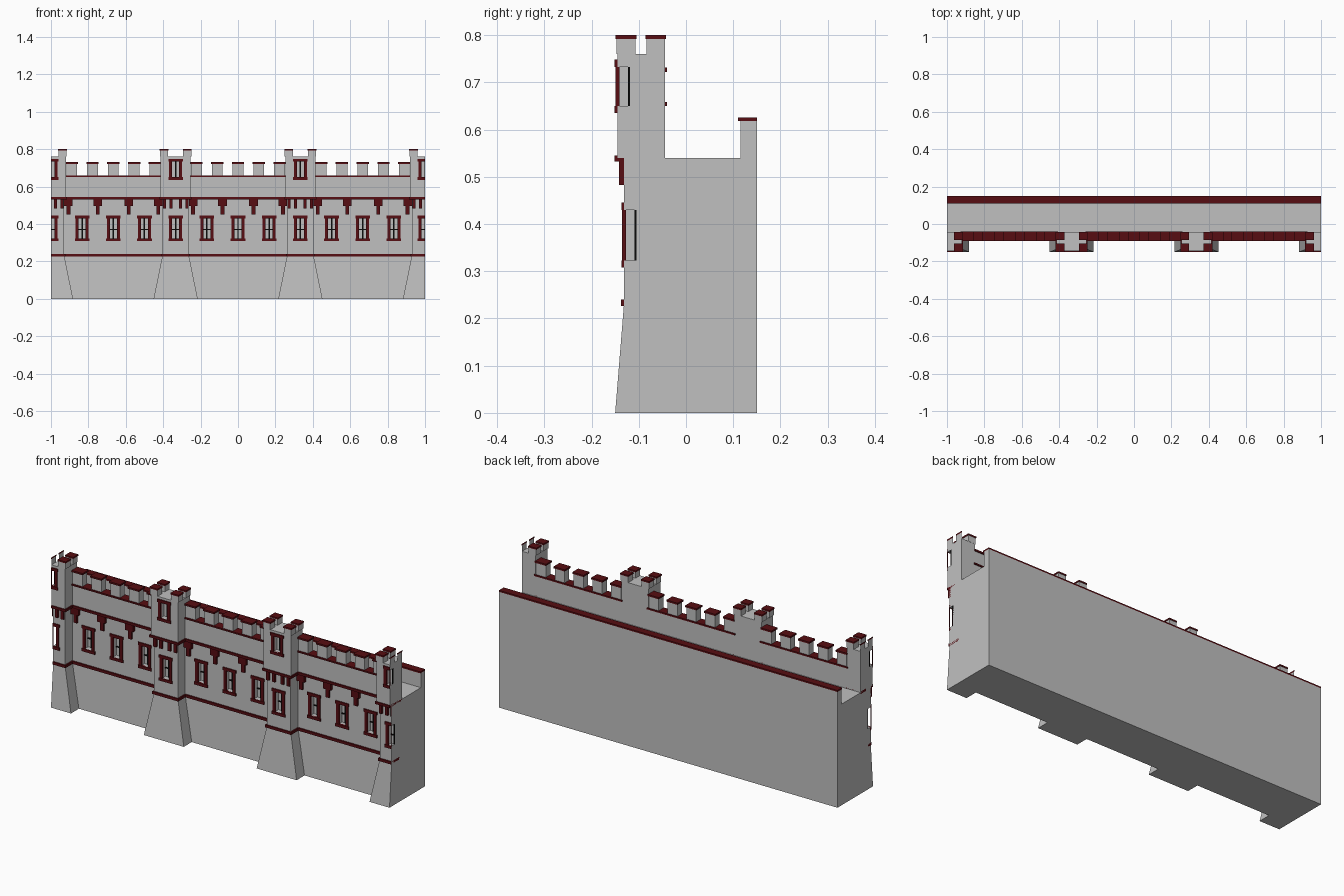
import bpy

cube = bpy.data.objects.get("Cube")
if cube:
    bpy.data.objects.remove(cube, do_unlink=True)


def material(name, rgb):
    m = bpy.data.materials.new(name)
    m.use_nodes = True
    m.diffuse_color = (*rgb, 1)
    m.node_tree.nodes["Principled BSDF"].inputs["Base Color"].default_value = (*rgb, 1)
    return m


STONE = material("grey stone", (0.53, 0.53, 0.53))
TRIM = material("dark red trim", (0.095, 0.004, 0.006))
BLACK = material("black bars", (0.003, 0.003, 0.003))

QUADS = [(0, 3, 2, 1), (4, 5, 6, 7), (0, 1, 5, 4),
         (1, 2, 6, 5), (2, 3, 7, 6), (3, 0, 4, 7)]


class Part:
    """Collects blocks, cut off at the two ends of the wall, into one mesh object."""

    def __init__(self, name, mat, limit=1.0):
        self.name, self.mat, self.limit = name, mat, limit
        self.verts, self.faces = [], []

    def taper(self, low, high, z0, z1):
        base = len(self.verts)
        for (x0, x1, y0, y1), z in ((low, z0), (high, z1)):
            x0, x1 = (max(-self.limit, min(self.limit, x)) for x in (x0, x1))
            self.verts += [(x0, y0, z), (x1, y0, z), (x1, y1, z), (x0, y1, z)]
        self.faces += [tuple(base + i for i in q) for q in QUADS]

    def box(self, x, half, y0, y1, z0, z1):
        r = (x - half, x + half, y0, y1)
        self.taper(r, r, z0, z1)

    def build(self):
        mesh = bpy.data.meshes.new(self.name)
        mesh.from_pydata(self.verts, [], self.faces)
        mesh.materials.append(self.mat)
        mesh.update()
        obj = bpy.data.objects.new(self.name, mesh)
        bpy.context.scene.collection.objects.link(obj)
        return obj


def carve(obj, cutter_part):
    """Cut the window recesses into a wall, then discard the cutter."""
    cutter = cutter_part.build()
    cutter.hide_render = True
    mod = obj.modifiers.new("recesses", 'BOOLEAN')
    mod.operation, mod.solver, mod.object = 'DIFFERENCE', 'EXACT', cutter
    graph = bpy.context.evaluated_depsgraph_get()
    mesh = bpy.data.meshes.new_from_object(obj.evaluated_get(graph))
    obj.modifiers.clear()
    obj.data = mesh
    bpy.data.objects.remove(cutter, do_unlink=True)


TOWERS = [-1, -1 / 3, 1 / 3, 1]
BAYS = [-2 / 3, 0, 2 / 3]
WALL_Y, SHAFT_Y, TOP_Y, BACK_Y = -0.07, -0.131, -0.145, -0.045
BAND_Z, DECK_Z = 0.235, 0.54

# Sloped footings
footing = Part("sloped_footing", STONE)
footing.taper((-1, 1, -0.083, 0.15), (-1, 1, WALL_Y, 0.15), 0, BAND_Z)
for x in TOWERS:
    footing.taper((x - 0.118, x + 0.118, -0.15, -0.05),
                  (x - 0.07, x + 0.07, SHAFT_Y, -0.05), 0, BAND_Z)
footing.build()

# Main wall, tower shafts and tower tops
wall = Part("main_wall", STONE)
wall.box(0, 1, WALL_Y, 0.15, BAND_Z, DECK_Z)
shafts = Part("tower_shafts", STONE)
tops = Part("tower_tops", STONE)
for x in TOWERS:
    shafts.box(x, 0.07, SHAFT_Y, -0.05, BAND_Z, DECK_Z)
    tops.box(x, 0.08, TOP_Y, BACK_Y, DECK_Z, 0.76)

# Windows: recess, frame and bars
frames = Part("window_frames", TRIM)
bars = Part("window_bars", BLACK)


def window(cutter, x, face, z0, z1, depth, crossbar):
    cutter.box(x, 0.021, face - 0.05, face + depth, z0 + 0.015, z1 - 0.015)
    for z in (z0, z1 - 0.015):
        frames.box(x, 0.039, face - 0.006, face + 0.006, z, z + 0.015)
    for s in (-1, 1):
        frames.box(x + s * 0.027, 0.008, face - 0.004, face + 0.004, z0 + 0.012, z1 - 0.012)
    back = face + depth
    bars.box(x, 0.004, back - 0.004, back + 0.001, z0 + 0.015, z1 - 0.015)
    if crossbar:
        bars.box(x, 0.021, back - 0.004, back + 0.001, 0.367, 0.373)


wall_cut = Part("wall_cutter", STONE, 1.1)
shaft_cut = Part("shaft_cutter", STONE, 1.1)
top_cut = Part("top_cutter", STONE, 1.1)
for b in BAYS:
    for k in (-1, 0, 1):
        window(wall_cut, b + k / 6, WALL_Y, 0.308, 0.445, 0.026, True)
for x in TOWERS:
    window(shaft_cut, x, SHAFT_Y, 0.308, 0.445, 0.026, True)
    window(top_cut, x, TOP_Y, 0.635, 0.748, 0.026, False)
for part, cut in ((wall, wall_cut), (shafts, shaft_cut), (tops, top_cut)):
    carve(part.build(), cut)
frames.build()
bars.build()

# String course above the footing and cornice below the battlements
band = Part("string_course", TRIM)
cornice = Part("cornice", TRIM)
band.box(0, 1, WALL_Y - 0.008, -0.06, 0.226, 0.24)
cornice.box(0, 1, -0.091, -0.05, 0.532, 0.545)
for x in TOWERS:
    band.box(x, 0.077, SHAFT_Y - 0.007, -0.065, 0.226, 0.24)
    cornice.box(x, 0.086, TOP_Y - 0.006, BACK_Y, 0.532, 0.545)
band.build()
cornice.build()

# Stepped brackets on the wall and small brackets on the towers
brackets = Part("brackets", TRIM)
for b in BAYS:
    for dx in (-0.24, -0.083, 0.083, 0.24):
        brackets.box(b + dx, 0.023, -0.085, -0.06, 0.495, 0.535)
        brackets.box(b + dx, 0.010, -0.08, -0.06, 0.45, 0.495)
for x in TOWERS:
    for dx in (-0.06, -0.025, 0.025, 0.06):
        brackets.box(x + dx, 0.008, -0.142, -0.125, 0.483, 0.535)
brackets.build()

# Front parapet, its merlons and their caps
parapet = Part("front_parapet", STONE)
merlons = Part("merlons", STONE)
caps = Part("battlement_caps", TRIM)
parapet.box(0, 1, -0.084, BACK_Y, DECK_Z, 0.65)
for b in BAYS:
    caps.box(b, 0.26, -0.09, -0.04, 0.65, 0.658)
    for k in range(-2, 3):
        merlons.box(b + k / 9, 0.029, -0.084, BACK_Y, 0.655, 0.722)
        caps.box(b + k / 9, 0.033, -0.09, -0.04, 0.722, 0.731)
for x in TOWERS:
    for s in (-1, 1):
        for y in (-0.127, -0.064):
            merlons.box(x + s * 0.062, 0.022, y - 0.02, y + 0.02, 0.76, 0.792)
            caps.box(x + s * 0.062, 0.024, y - 0.022, y + 0.022, 0.792, 0.8)

# Rear parapet
parapet.box(0, 1, 0.115, 0.15, DECK_Z, 0.618)
caps.box(0, 1, 0.11, 0.15, 0.618, 0.626)
for part in (parapet, merlons, caps):
    part.build()
